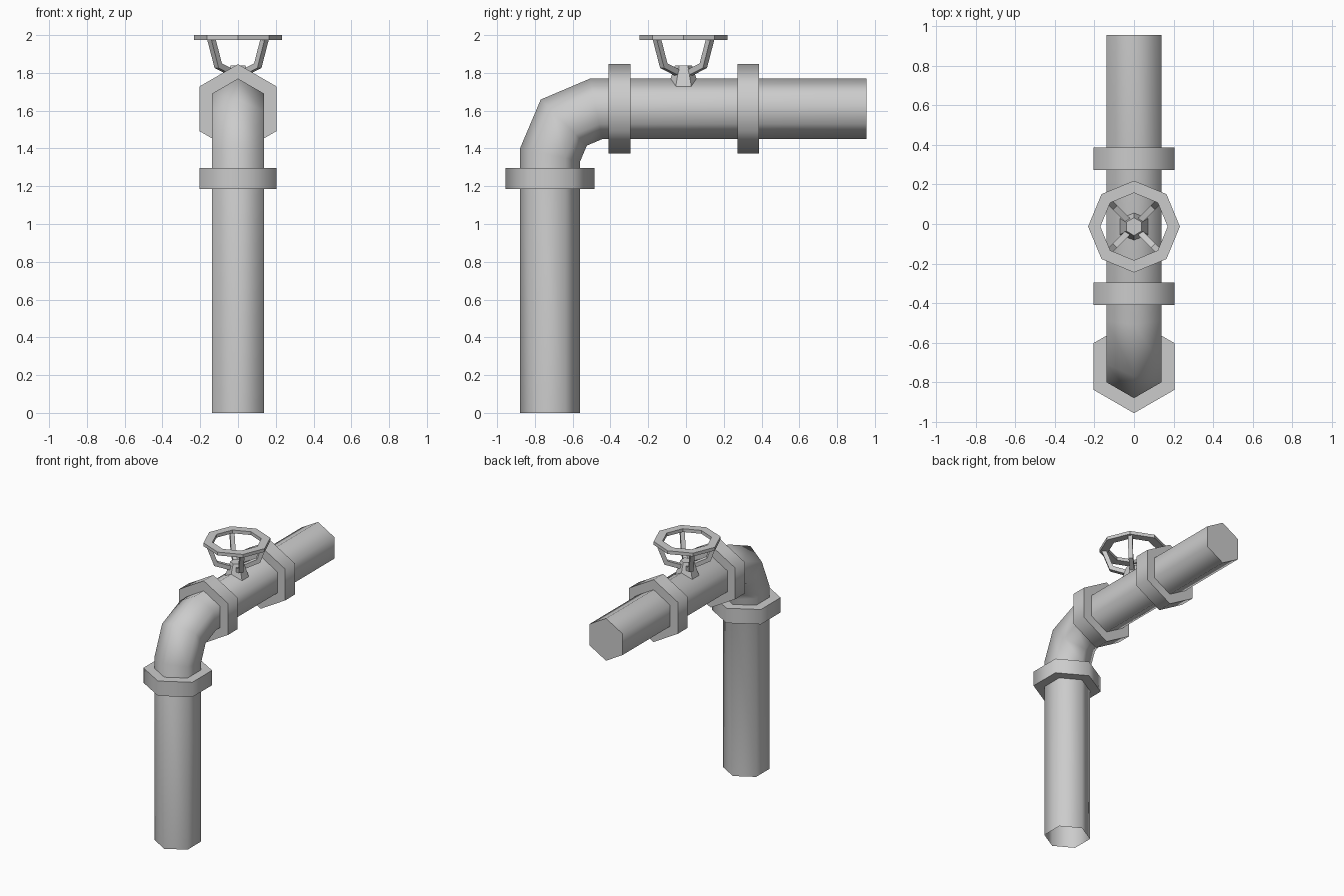
import bpy, bmesh, math
from mathutils import Vector

cube = bpy.data.objects.get("Cube")
if cube:
    bpy.data.objects.remove(cube)

grey = bpy.data.materials.new("pipe_grey")
grey.use_nodes = True
colour = (0.6, 0.6, 0.6, 1)
grey.diffuse_color = colour
grey.node_tree.nodes["Principled BSDF"].inputs["Base Color"].default_value = colour


def loft(name, rings, caps=(True, True), closed=False, smooth=False):
    """Bridge equal rings of points into one object."""
    bm = bmesh.new()
    loops = [[bm.verts.new(p) for p in ring] for ring in rings]
    pairs = list(zip(loops, loops[1:]))
    if closed:
        pairs.append((loops[-1], loops[0]))
    for a, b in pairs:
        for i in range(len(a)):
            j = (i + 1) % len(a)
            bm.faces.new((a[i], a[j], b[j], b[i]))
    if not closed:
        for wanted, loop in zip(caps, (loops[0], loops[-1])):
            if wanted:
                bm.faces.new(loop)
    bmesh.ops.recalc_face_normals(bm, faces=bm.faces)
    mesh = bpy.data.meshes.new(name)
    bm.to_mesh(mesh)
    bm.free()
    mesh.materials.append(grey)
    obj = bpy.data.objects.new(name, mesh)
    bpy.context.collection.objects.link(obj)
    if smooth:
        bpy.ops.object.select_all(action='DESELECT')
        obj.select_set(True)
        bpy.context.view_layer.objects.active = obj
        bpy.ops.object.shade_smooth_by_angle(angle=math.radians(65))
    return obj


def sweep(path, side, radius, sides, phase=0.0):
    """Mitred rings along a planar path; side is the plane's normal."""
    path = [Vector(p) for p in path]
    rings = []
    for i, p in enumerate(path):
        d_in = (p - path[max(i - 1, 0)]).normalized()
        d_out = (path[min(i + 1, len(path) - 1)] - p).normalized()
        tangent = (d_in + d_out).normalized()
        mitre = 1 / tangent.dot(d_out if d_out.length else d_in)
        normal = tangent.cross(side) * mitre
        angles = [phase + math.tau * k / sides for k in range(sides)]
        rings.append([p + radius * (side * math.sin(a) + normal * math.cos(a))
                      for a in angles])
    return rings


X = Vector((1, 0, 0))
PIPE_Y, PIPE_Z, PIPE_R, COLLAR_R = -0.72, 1.61, 0.16, 0.236

# Hexagonal pipe with a mitred elbow, open at the foot
pipe_path = [(0, PIPE_Y, 0), (0, PIPE_Y, 1.365), (0, -0.647, 1.537),
             (0, -0.475, PIPE_Z), (0, 0.955, PIPE_Z)]
loft("pipe", sweep(pipe_path, X, PIPE_R, 6), caps=(False, True), smooth=True)

# Hexagonal collars
collars = {
    "lower_collar": [(0, PIPE_Y, 1.185), (0, PIPE_Y, 1.297)],
    "elbow_collar": [(0, -0.41, PIPE_Z), (0, -0.295, PIPE_Z)],
    "far_collar": [(0, 0.272, PIPE_Z), (0, 0.387, PIPE_Z)],
}
for name, path in collars.items():
    loft(name, sweep(path, X, COLLAR_R, 6), smooth=True)

# Valve stem: a tapered hexagonal post
VALVE_Y = -0.013


def ring(radius, z, sides):
    return [Vector((radius * math.sin(math.tau * k / sides),
                    VALVE_Y + radius * math.cos(math.tau * k / sides), z))
            for k in range(sides)]


loft("valve_stem", [ring(0.095, 1.69, 6), ring(0.045, 1.84, 6)])

# Octagonal hand wheel
wheel = [ring(0.232, 2.0, 8), ring(0.232, 1.975, 8),
         ring(0.17, 1.975, 8), ring(0.17, 2.0, 8)]
loft("hand_wheel", wheel, closed=True)

# Four bent spokes on the diagonals
for k in range(4):
    a = math.radians(45 + 90 * k)
    out = Vector((math.cos(a), math.sin(a), 0))
    side = Vector((-math.sin(a), math.cos(a), 0))
    centre = Vector((0, VALVE_Y, 0))
    path = [centre + out * r + Vector((0, 0, z))
            for r, z in ((0.2, 1.98), (0.148, 1.838), (0.03, 1.795))]
    loft(f"wheel_spoke_{k + 1}", sweep(path, side, 0.022, 4, math.pi / 4))
